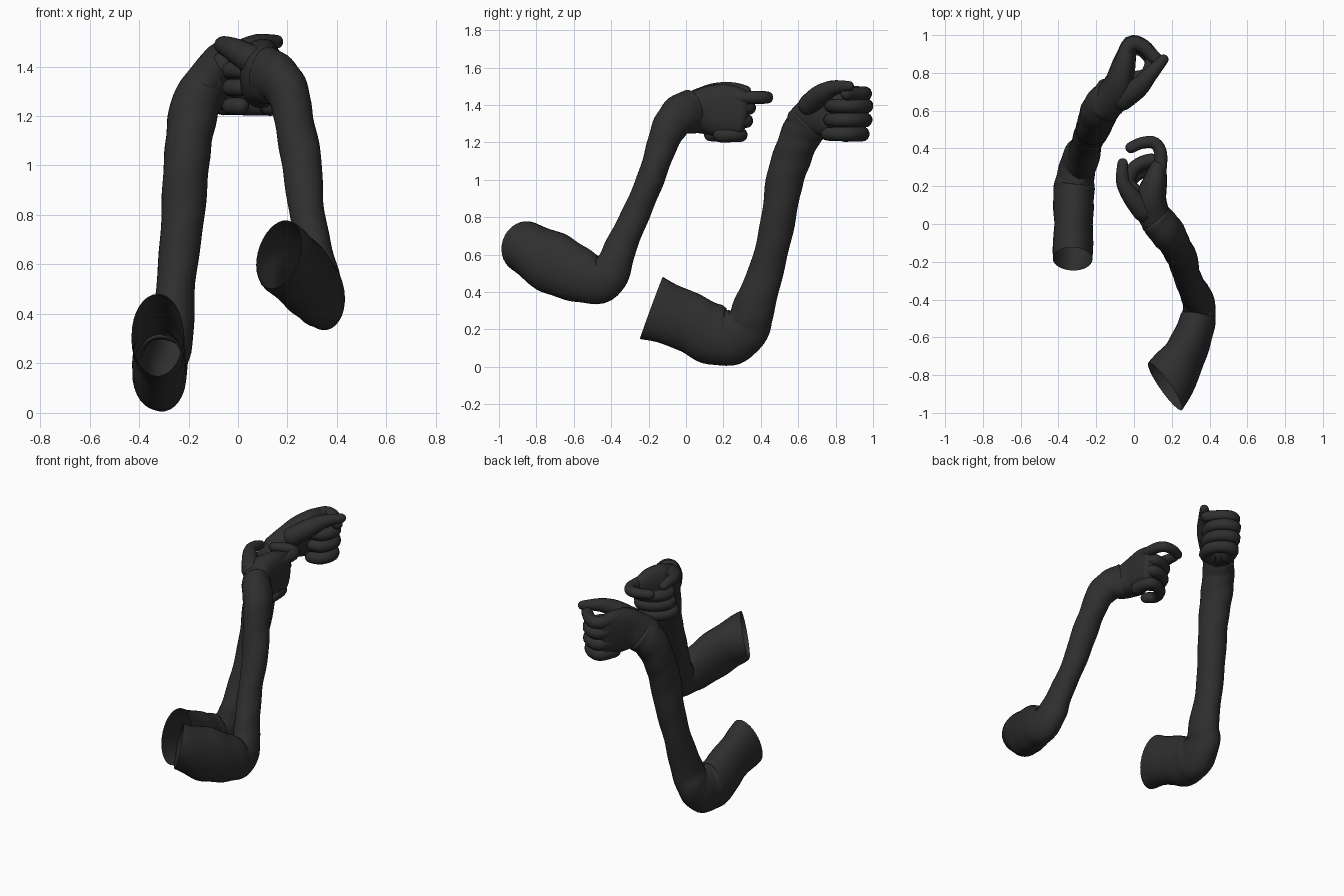
import bpy, bmesh, math
from mathutils import Vector

if "Cube" in bpy.data.objects:
    bpy.data.objects.remove(bpy.data.objects["Cube"])

fabric = bpy.data.materials.new("charcoal_fabric")
fabric.diffuse_color = (0.028, 0.028, 0.028, 1)
fabric.use_nodes = True
fabric.node_tree.nodes["Principled BSDF"].inputs["Base Color"].default_value = fabric.diffuse_color


def resample(pts, sub):
    """Catmull-Rom through rows of numbers."""
    out = []
    for i in range(len(pts) - 1):
        p = [pts[max(i - 1, 0)], pts[i], pts[i + 1], pts[min(i + 2, len(pts) - 1)]]
        for k in range(sub):
            t = k / sub
            out.append([0.5 * (2 * b + (c - a) * t + (2 * a - 5 * b + 4 * c - d) * t * t
                               + (3 * b - a - 3 * c + d) * t ** 3) for a, b, c, d in zip(*p)])
    return out + [list(pts[-1])]


def loft(name, sections, n=24, sub=4, start_cap=None, end_cap=1.0, start_dir=None,
         power=1.0, wrinkle=0.0, ref=(1, 0, 0)):
    """Tube through (x, y, z, side radius, upright radius); caps are domes of given bulge."""
    rows = resample(sections, sub)
    cs = [Vector(r[:3]) for r in rows]
    rings = []
    for i, r in enumerate(rows):
        t = (cs[min(i + 1, len(cs) - 1)] - cs[max(i - 1, 0)]).normalized()
        if start_dir and i < sub:
            t = Vector(start_dir).normalized().lerp(t, i / sub).normalized()
        rings.append((cs[i], t, r[3], r[4]))

    def dome(ring, bulge, sign):
        c, t, a, b = ring
        return [(c + t * sign * bulge * min(a, b) * math.sin(w), t, a * math.cos(w), b * math.cos(w))
                for w in (0.4, 0.8, 1.15, 1.45)]
    if start_cap is not None:
        rings = dome(rings[0], start_cap, -1)[::-1] + rings
    if end_cap is not None:
        rings += dome(rings[-1], end_cap, 1)
    bm = bmesh.new()
    grid = []
    for i, (c, t, a, b) in enumerate(rings):
        x = Vector(ref)
        side = (x - t * x.dot(t)).normalized()
        up = side.cross(t)
        row = []
        for k in range(n):
            w = 2 * math.pi * k / n
            cw, sw = math.cos(w), math.sin(w)
            cw = math.copysign(abs(cw) ** power, cw)
            sw = math.copysign(abs(sw) ** power, sw)
            f = 1 + wrinkle * math.sin(0.75 * i + 2 * w) * math.sin(0.31 * i)
            row.append(bm.verts.new(c + side * a * cw * f + up * b * sw * f))
        grid.append(row)
    for p, q in zip(grid, grid[1:]):
        for k in range(n):
            bm.faces.new((p[k], p[(k + 1) % n], q[(k + 1) % n], q[k]))
    if start_cap is not None:
        bm.faces.new(grid[0])
    if end_cap is not None:
        bm.faces.new(grid[-1])
    bmesh.ops.recalc_face_normals(bm, faces=bm.faces)
    me = bpy.data.meshes.new(name)
    bm.to_mesh(me)
    bm.free()
    me.materials.append(fabric)
    for f in me.polygons:
        f.use_smooth = True
    ob = bpy.data.objects.new(name, me)
    bpy.context.collection.objects.link(ob)
    return ob


def finger(name, path, z, r, dy=0.0):
    """Level finger curling along an xy path."""
    last = len(path) - 1
    pts = [(x, y + dy, z, r * (1 - 0.15 * i / last), r * (1 - 0.15 * i / last))
           for i, (x, y) in enumerate(path)]
    loft(name, pts, n=14, start_cap=1, ref=(0, 0, 1))


def thumb(name, pts):
    loft(name, [(x, y, z, r, r) for x, y, z, r in pts], n=14, start_cap=1, ref=(0, 0, 1))


# Sleeves, open at the upper arm
loft("left_sleeve", [
    (-.325, -.185, .315, .105, .177), (-.32, 0, .245, .105, .155), (-.32, .14, .175, .108, .163),
    (-.31, .245, .165, .102, .153), (-.29, .33, .225, .093, .125), (-.265, .365, .325, .085, .112),
    (-.25, .435, .535, .08, .09), (-.225, .49, .77, .085, .093), (-.21, .525, .985, .093, .098),
    (-.195, .57, 1.13, .095, .104), (-.17, .62, 1.25, .098, .11), (-.125, .672, 1.32, .092, .115)],
    n=32, sub=6, end_cap=.15, wrinkle=.035)
loft("right_sleeve", [
    (.165, -.86, .64, .155, .14), (.255, -.72, .56, .118, .162), (.32, -.57, .49, .1, .147),
    (.345, -.46, .465, .088, .125), (.335, -.395, .525, .083, .102), (.31, -.345, .65, .072, .085),
    (.275, -.26, .835, .073, .073), (.257, -.185, 1.015, .08, .075), (.227, -.13, 1.18, .08, .08),
    (.205, -.085, 1.285, .084, .095), (.165, -.03, 1.345, .09, .11), (.115, .03, 1.365, .092, .115)],
    n=32, sub=6, end_cap=.15, wrinkle=.035, start_dir=(.8, .55, -.2))

# Gloved palms
loft("left_palm", [
    (-.16, .62, 1.29, .08, .1), (-.115, .68, 1.335, .08, .112), (-.078, .75, 1.36, .076, .132),
    (-.05, .86, 1.365, .06, .142), (-.03, .92, 1.36, .046, .128)],
    start_cap=.5, end_cap=.8, power=.8)
loft("right_palm", [
    (.14, 0, 1.35, .083, .1), (.105, .05, 1.36, .085, .112), (.09, .13, 1.37, .082, .135),
    (.11, .22, 1.37, .066, .14), (.13, .3, 1.36, .044, .122)],
    start_cap=.5, end_cap=.8, power=.8)

# Left fist: index meets the thumb, the rest curl in
finger("left_index_finger", [(-.06, .86), (-.02, .95), (.04, .945), (.095, .895), (.13, .86)], 1.46, .041)
curl = [(-.06, .86), (-.02, .952), (.05, .935), (.095, .87), (.07, .79), (.01, .77)]
for label, z, dy in (("middle", 1.395, .005), ("ring", 1.32, 0), ("little", 1.245, -.015)):
    finger(f"left_{label}_finger", curl, z, .042, dy)
thumb("left_thumb", [(-.06, .66, 1.4, .06), (.02, .72, 1.455, .055), (.08, .785, 1.49, .042),
                     (.155, .87, 1.5, .028)])

# Right hand: index hooked forward, the rest loosely curled
finger("right_index_finger", [(.135, .26), (.142, .37), (.11, .428), (.045, .43), (-.015, .405)], 1.44, .036)
curl = [(.13, .23), (.12, .325), (.06, .33), (-.005, .29), (-.03, .22), (.01, .175)]
for label, z, dy in (("middle", 1.385, 0), ("ring", 1.315, -.015), ("little", 1.24, -.045)):
    finger(f"right_{label}_finger", curl, z, .04, dy)
thumb("right_thumb", [(.05, .07, 1.43, .06), (-.01, .14, 1.465, .05), (-.055, .21, 1.485, .038),
                      (-.062, .27, 1.485, .033), (-.06, .32, 1.475, .028)])
